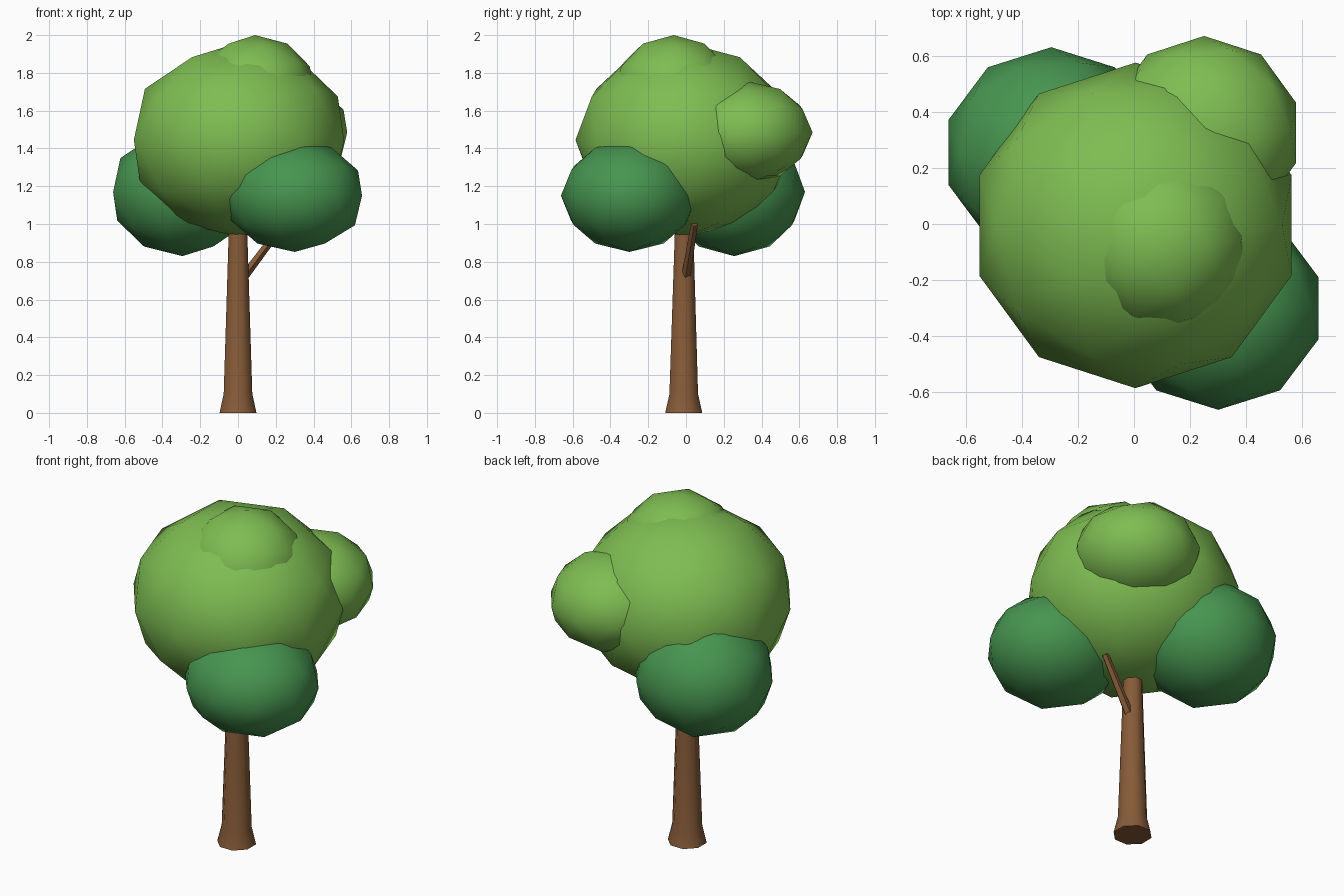
import bpy, math
from mathutils import Vector

if "Cube" in bpy.data.objects:
    bpy.data.objects.remove(bpy.data.objects["Cube"])


def material(name, rgb):
    m = bpy.data.materials.new(name)
    m.diffuse_color = (*rgb, 1)
    m.use_nodes = True
    m.node_tree.nodes["Principled BSDF"].inputs["Base Color"].default_value = m.diffuse_color
    return m


LIGHT = material("light_green", (0.21, 0.51, 0.085))
DARK = material("dark_green", (0.063, 0.30, 0.08))
BARK = material("brown_bark", (0.24, 0.105, 0.04))


def finish(obj, name, mat, angle):
    obj.name = name
    obj.data.materials.append(mat)
    bpy.ops.object.shade_smooth_by_angle(angle=math.radians(angle))


def foliage(name, centre, radii, mat):
    """Squashed low-poly ball of leaves."""
    bpy.ops.mesh.primitive_ico_sphere_add(subdivisions=2, radius=1, location=centre)
    obj = bpy.context.object
    obj.scale = radii
    bpy.ops.object.transform_apply(location=False, rotation=False, scale=True)
    finish(obj, name, mat, 60)


def tube(name, rings, sides, mat, direction=Vector((0, 0, 1)), angle=50):
    """Tapered limb through (centre, radius) rings, capped at both ends."""
    turn = direction.to_track_quat('Z', 'Y')
    verts, faces = [], []
    for centre, r in rings:
        for i in range(sides):
            a = math.tau * (i + 0.5) / sides
            verts.append(Vector(centre) + turn @ Vector((r * math.cos(a), r * math.sin(a), 0)))
    for k in range(len(rings) - 1):
        for i in range(sides):
            j = (i + 1) % sides
            faces.append((k * sides + i, k * sides + j, (k + 1) * sides + j, (k + 1) * sides + i))
    faces.append(tuple(reversed(range(sides))))
    faces.append(tuple(range((len(rings) - 1) * sides, len(rings) * sides)))
    mesh = bpy.data.meshes.new(name)
    mesh.from_pydata(verts, [], faces)
    obj = bpy.data.objects.new(name, mesh)
    bpy.context.collection.objects.link(obj)
    bpy.ops.object.select_all(action='DESELECT')
    obj.select_set(True)
    bpy.context.view_layer.objects.active = obj
    finish(obj, name, mat, angle)


# Trunk with flared foot
tube("trunk", [((0, -0.012, 0), 0.106), ((0, -0.012, 0.1), 0.082),
               ((0, -0.01, 0.96), 0.053)], 8, BARK)

# Side branch reaching into the crown
start, end = Vector((0.033, 0.0, 0.725)), Vector((0.24, 0.045, 1.0))
tube("branch", [(start, 0.025), (end, 0.019)], 5, BARK, end - start, 40)

# Crown
foliage("main_crown", (0.005, -0.005, 1.445), (0.585, 0.58, 0.515), LIGHT)
foliage("top_crown", (0.09, -0.065, 1.70), (0.325, 0.325, 0.30), LIGHT)
foliage("back_crown", (0.25, 0.325, 1.485), (0.345, 0.345, 0.27), LIGHT)
foliage("front_low_crown", (0.30, -0.30, 1.15), (0.375, 0.362, 0.298), DARK)
foliage("back_low_crown", (-0.295, 0.255, 1.17), (0.385, 0.375, 0.34), DARK)
